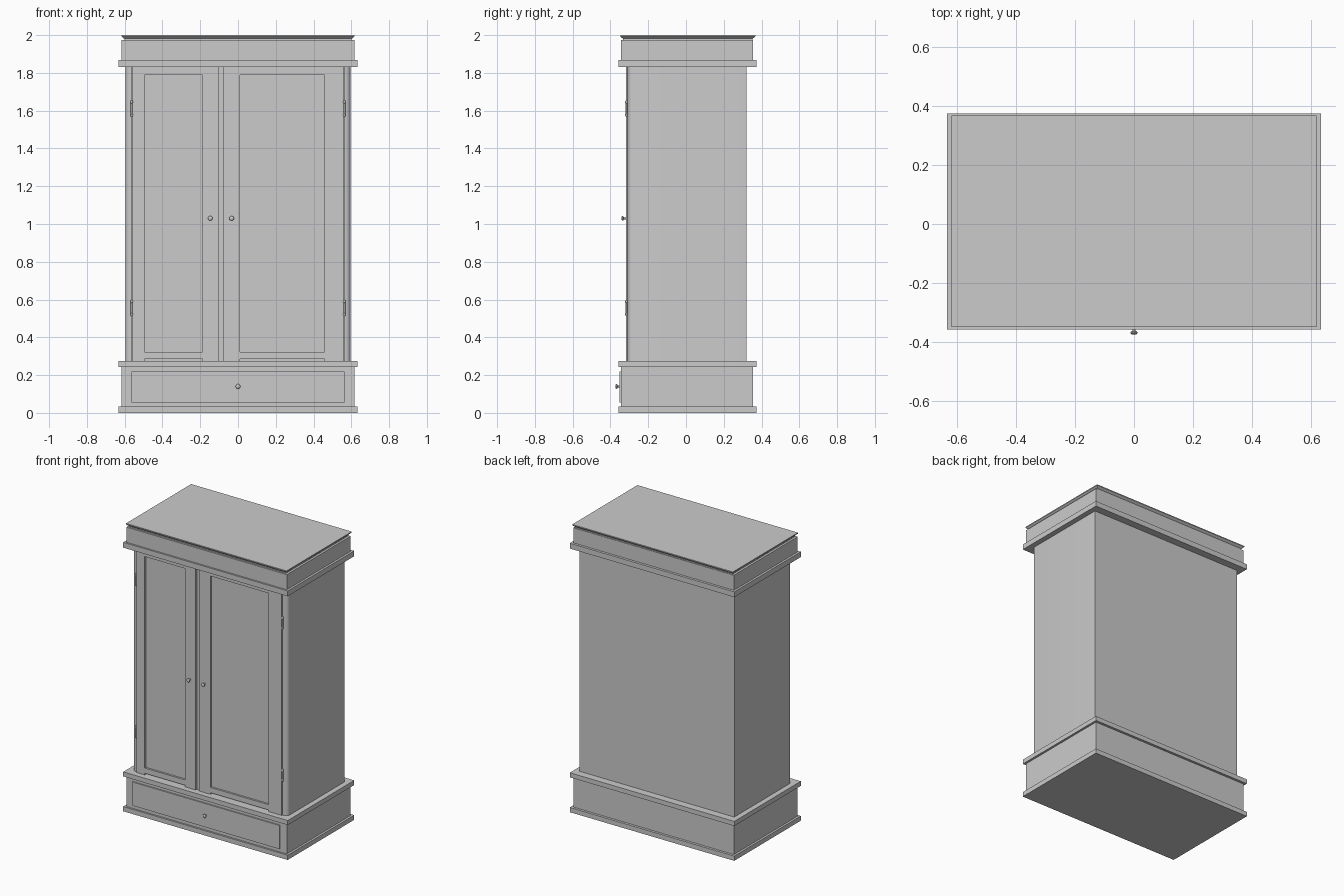
import bpy, bmesh, math
from mathutils import Matrix

if "Cube" in bpy.data.objects:
    bpy.data.objects.remove(bpy.data.objects["Cube"])


def make(name, bm):
    bmesh.ops.recalc_face_normals(bm, faces=bm.faces)
    me = bpy.data.meshes.new(name)
    bm.to_mesh(me)
    bm.free()
    ob = bpy.data.objects.new(name, me)
    bpy.context.collection.objects.link(ob)
    return ob


def smooth(ob):
    bpy.ops.object.select_all(action='DESELECT')
    ob.select_set(True)
    bpy.context.view_layer.objects.active = ob
    bpy.ops.object.shade_smooth_by_angle(angle=math.radians(40))


def box(name, x0, x1, y0, y1, z0, z1):
    bm = bmesh.new()
    m = Matrix.Translation(((x0 + x1) / 2, (y0 + y1) / 2, (z0 + z1) / 2)) @ \
        Matrix.Diagonal((x1 - x0, y1 - y0, z1 - z0, 1))
    bmesh.ops.create_cube(bm, size=1, matrix=m)
    return make(name, bm)


def stack(name, levels):
    """Rectangular rings (half width, y0, y1, z) joined into a closed solid."""
    bm = bmesh.new()
    rings = [[bm.verts.new((x, y, z)) for x, y in ((-w, a), (w, a), (w, b), (-w, b))]
             for w, a, b, z in levels]
    for r, s in zip(rings, rings[1:]):
        for i in range(4):
            j = (i + 1) % 4
            bm.faces.new((r[i], r[j], s[j], s[i]))
    bm.faces.new(rings[0])
    bm.faces.new(rings[-1])
    return make(name, bm)


def lathe(name, profile, origin, forward, n=16):
    """Revolve (radius, distance) points; axis along -y if forward, else z."""
    bm = bmesh.new()
    vs = [bm.verts.new((r, 0, h)) for r, h in profile]
    es = [bm.edges.new(p) for p in zip(vs, vs[1:])]
    bmesh.ops.spin(bm, geom=vs + es, cent=(0, 0, 0), axis=(0, 0, 1),
                   angle=2 * math.pi, steps=n, use_duplicate=False)
    bmesh.ops.remove_doubles(bm, verts=bm.verts, dist=1e-5)
    rot = Matrix.Rotation(math.pi / 2, 4, 'X') if forward else Matrix.Identity(4)
    bm.transform(Matrix.Translation(origin) @ rot)
    smooth(make(name, bm))


# base with projecting mouldings, and drawer front
FRONT, BACK = -0.357, 0.373
box("plinth", -0.632, 0.632, FRONT, BACK, 0, 0.033)
box("drawer_case", -0.617, 0.617, -0.345, 0.356, 0.033, 0.242)
box("base_moulding", -0.632, 0.632, FRONT, BACK, 0.242, 0.274)
box("drawer_front", -0.565, 0.565, -0.353, -0.335, 0.056, 0.22)

# cabinet body with rounded front corner posts
half = [(0.595, 0.32)]
for i in range(7):
    a = math.pi / 2 * i / 6
    half.append((0.565 + 0.03 * math.cos(a), -0.283 - 0.026 * math.sin(a)))
half += [(0.56, -0.309), (0.56, -0.288)]
outline = half + [(-x, y) for x, y in reversed(half)]
bm = bmesh.new()
face = bm.faces.new([bm.verts.new((x, y, 0.274)) for x, y in outline])
ext = bmesh.ops.extrude_face_region(bm, geom=[face], use_keep_orig=True)
bmesh.ops.translate(bm, vec=(0, 0, 1.557),
                    verts=[v for v in ext["geom"] if isinstance(v, bmesh.types.BMVert)])
smooth(make("cabinet_body", bm))

# framed doors with recessed panels
Z0, Z1, P0, P1 = 0.274, 1.831, 0.322, 1.79
DF, DB = -0.317, -0.286


def door(side, x0, p0, p1, x1):
    box(side + "_door_outer_stile", x0, p0, DF, DB, Z0, Z1)
    box(side + "_door_inner_stile", p1, x1, DF, DB, Z0, Z1)
    box(side + "_door_bottom_rail", p0, p1, DF, DB, Z0 + 0.011, P0)
    box(side + "_door_top_rail", p0, p1, DF, DB, P1, Z1)
    box(side + "_door_panel", p0, p1, -0.304, DB, P0, P1)


door("left", -0.558, -0.495, -0.187, -0.103)
door("right", -0.079, 0.01, 0.458, 0.558)
box("door_centre_strip", -0.103, -0.079, -0.305, DB, Z0, Z1)

# cornice: moulding, frieze and thin flared top
box("cornice_moulding", -0.632, 0.632, FRONT, BACK, 1.831, 1.868)
box("frieze", -0.617, 0.617, -0.345, 0.356, 1.868, 1.973)
stack("cornice_top", [(0.602, -0.334, 0.352, 1.97), (0.602, -0.334, 0.352, 1.981),
                      (0.61, -0.342, 0.36, 1.987), (0.617, -0.348, 0.367, 1.993),
                      (0.617, -0.348, 0.367, 2.0)])

# turned knobs
knob = [(0, -0.003), (0.006, -0.003), (0.005, 0.009), (0.012, 0.013),
        (0.0125, 0.017), (0.009, 0.021), (0, 0.0225)]
lathe("left_door_knob", knob, (-0.147, DF - 0.003, 1.03), True)
lathe("right_door_knob", knob, (-0.034, DF - 0.003, 1.03), True)
lathe("drawer_knob", knob, (0, -0.352, 0.14), True)

# hinge pins with finials at both ends
hinge = [(0, -0.043), (0.005, -0.042), (0.007, -0.036), (0.007, -0.029), (0.005, -0.027),
         (0.005, 0.027), (0.007, 0.029), (0.007, 0.036), (0.005, 0.042), (0, 0.043)]
for side, x in (("left", -0.563), ("right", 0.563)):
    for level, z in (("lower", 0.555), ("upper", 1.612)):
        lathe(f"{side}_{level}_hinge", hinge, (x, -0.315, z), False, 12)
